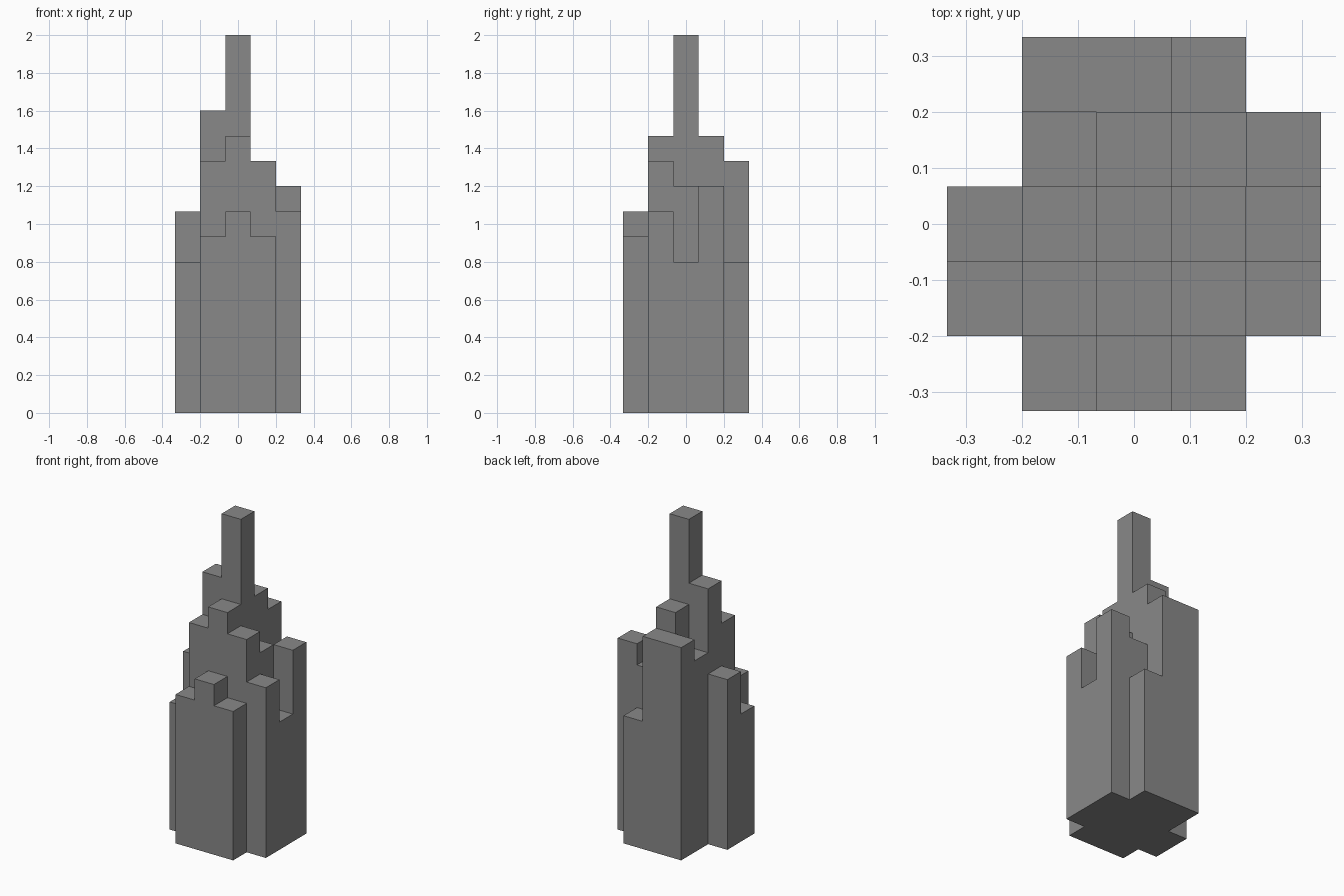
import bpy, bmesh
from math import radians
from mathutils import Vector

if "Cube" in bpy.data.objects:
    bpy.data.objects.remove(bpy.data.objects["Cube"], do_unlink=True)

UNIT = 2 / 15

# Column heights in units: rows run front to back, entries run from -x to +x
HEIGHTS = [
    [0, 7, 8, 7, 0],
    [6, 10, 11, 10, 8],
    [8, 12, 15, 9, 6],
    [0, 9, 11, 8, 9],
    [0, 10, 10, 6, 0],
]
SIZE = len(HEIGHTS)


def filled(cell):
    i, j, k = cell
    return 0 <= i < SIZE and 0 <= j < SIZE and 0 <= k < HEIGHTS[j][i]


def add_side(bm, cell, axis, step):
    """Add one square face of a block, facing along the given axis."""
    u, v = (axis + 1) % 3, (axis + 2) % 3
    corners = [(-1, -1), (1, -1), (1, 1), (-1, 1)]
    verts = []
    for a, b in corners[::step]:
        p = Vector(cell) - Vector((SIZE // 2, SIZE // 2, -0.5))
        p[axis] += step / 2
        p[u] += a / 2
        p[v] += b / 2
        verts.append(bm.verts.new(p * UNIT))
    bm.faces.new(verts)


# Outer skin of the stepped columns
bm = bmesh.new()
for j, row in enumerate(HEIGHTS):
    for i, height in enumerate(row):
        for k in range(height):
            for axis in range(3):
                for step in (-1, 1):
                    neighbour = [i, j, k]
                    neighbour[axis] += step
                    if not filled(neighbour):
                        add_side(bm, (i, j, k), axis, step)

# Weld the squares and merge them into large flat walls
bmesh.ops.remove_doubles(bm, verts=bm.verts[:], dist=UNIT / 100)
bmesh.ops.dissolve_limit(bm, angle_limit=radians(1), verts=bm.verts[:], edges=bm.edges[:])

mesh = bpy.data.meshes.new("stepped_tower")
bm.to_mesh(mesh)
bm.free()
tower = bpy.data.objects.new("stepped_tower", mesh)
bpy.context.collection.objects.link(tower)

# Plain grey
grey = bpy.data.materials.new("grey")
grey.use_nodes = True
colour = (0.25, 0.25, 0.25, 1)
grey.diffuse_color = colour
grey.node_tree.nodes["Principled BSDF"].inputs["Base Color"].default_value = colour
mesh.materials.append(grey)
